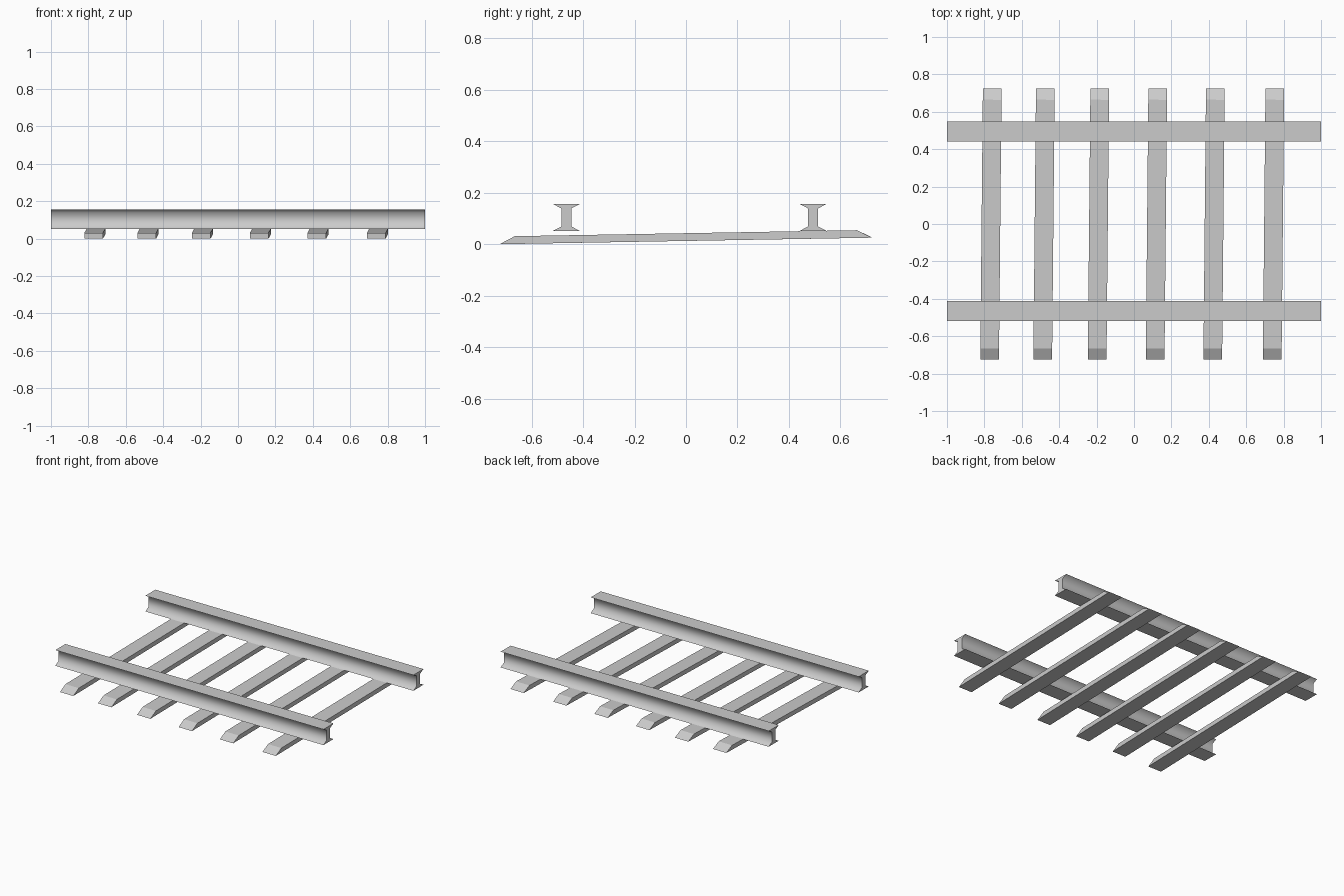
import bpy, math

if "Cube" in bpy.data.objects:
    bpy.data.objects.remove(bpy.data.objects["Cube"])


def prism(name, profile, x0, x1):
    """Extrude a (y, z) outline along x."""
    n = len(profile)
    verts = [(x, y, z) for x in (x0, x1) for y, z in profile]
    faces = [(i, n + i, n + (i + 1) % n, (i + 1) % n) for i in range(n)]
    faces = [f[::-1] for f in faces]
    faces += [tuple(range(n))[::-1], tuple(range(n, 2 * n))]
    mesh = bpy.data.meshes.new(name)
    mesh.from_pydata(verts, [], faces)
    mesh.update()
    ob = bpy.data.objects.new(name, mesh)
    bpy.context.collection.objects.link(ob)
    return ob


# Rails: I-beam section with knife-edged flanges, smooth inside the channel
W, WEB, Z0, Z1, F = 0.0535, 0.0195, 0.051, 0.157, 0.018
half = [(W, Z0), (WEB, Z0 + F), (WEB, Z1 - F), (W, Z1)]
section = half + [(-y, z) for y, z in reversed(half)]
for name, y in (("front_rail", -0.465), ("back_rail", 0.494)):
    rail = prism(name, section, -1, 1)
    rail.location.y = y
    bpy.context.view_layer.objects.active = rail
    rail.select_set(True)
    bpy.ops.object.shade_smooth_by_angle(angle=math.radians(75))
    rail.select_set(False)

# Sleepers: sloped ends, slightly pitched and turned under the rails
outline = [(-0.724, 0), (0.724, 0), (0.665, 0.03), (-0.665, 0.03)]
for i, x in enumerate((-0.765, -0.481, -0.19, 0.12, 0.428, 0.746)):
    tie = prism(f"sleeper_{i + 1}", outline, -0.05, 0.05)
    tie.location = (x, 0, 0.0127)
    tie.rotation_euler = (math.radians(1), 0, math.radians(-0.55))
